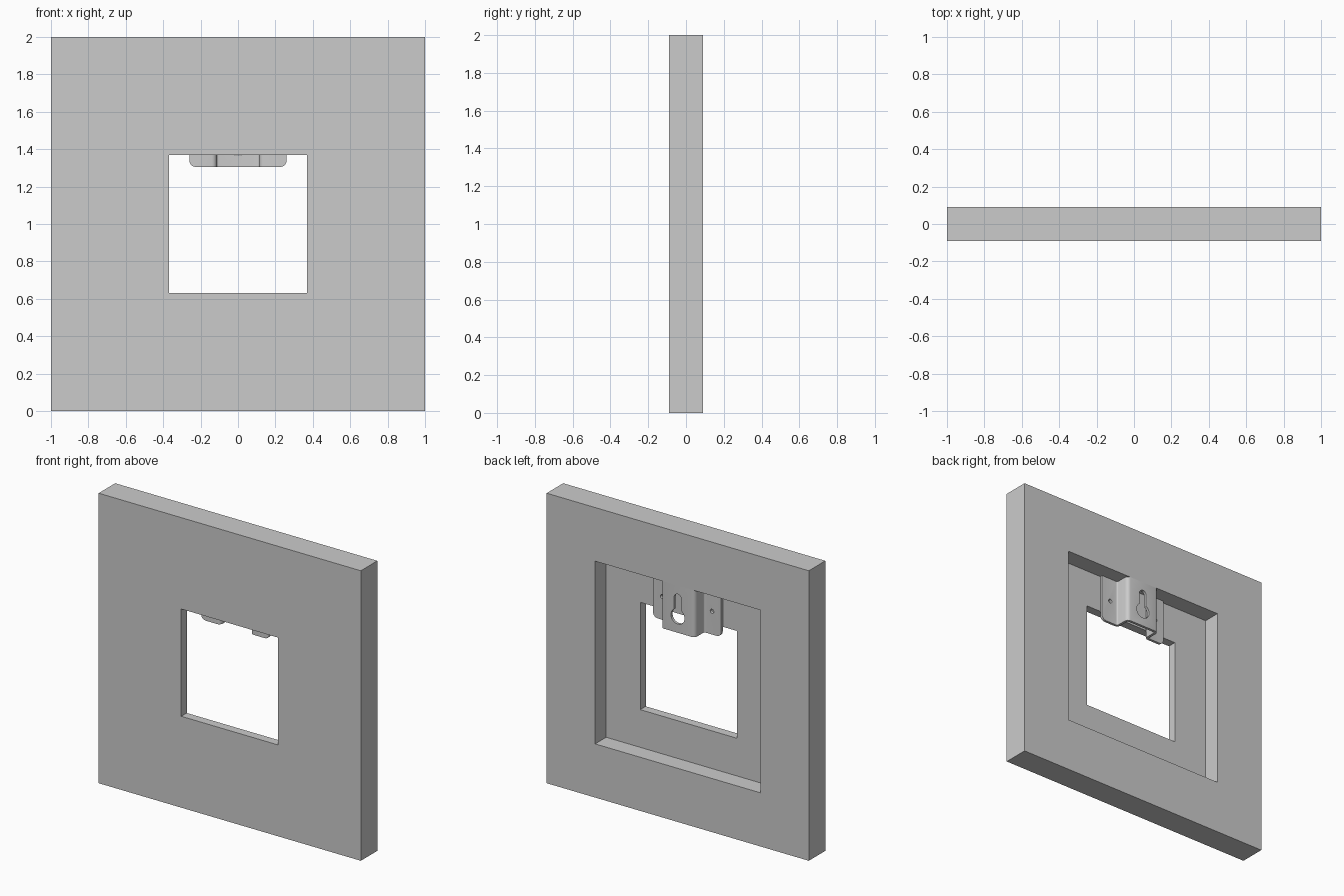
import bpy, bmesh, math
from mathutils import Matrix

if "Cube" in bpy.data.objects:
    bpy.data.objects.remove(bpy.data.objects["Cube"])


def new_object(name, bm):
    bmesh.ops.recalc_face_normals(bm, faces=bm.faces)
    mesh = bpy.data.meshes.new(name)
    bm.to_mesh(mesh)
    bm.free()
    ob = bpy.data.objects.new(name, mesh)
    bpy.context.collection.objects.link(ob)
    return ob


def make_active(ob):
    bpy.ops.object.select_all(action='DESELECT')
    ob.select_set(True)
    bpy.context.view_layer.objects.active = ob


# Square frame with a stepped rebate: (half size, y) section swept round
def build_frame():
    section = [(1, -0.09), (0.37, -0.09), (0.37, -0.03),
               (0.63, -0.03), (0.63, 0.09), (1, 0.09)]
    corners = [(-1, -1), (1, -1), (1, 1), (-1, 1)]
    bm = bmesh.new()
    loops = [[bm.verts.new((sx * h, y, 1 + sz * h)) for sx, sz in corners]
             for h, y in section]
    for i, a in enumerate(loops):
        b = loops[(i + 1) % len(loops)]
        for j in range(4):
            k = (j + 1) % 4
            bm.faces.new((a[j], a[k], b[k], b[j]))
    return new_object("frame", bm)


# Hat-shaped sheet metal hanger with bent corners
def build_bracket():
    z0, z1 = 1.305, 1.63
    path = [(-0.26, -0.021), (-0.122, -0.021), (-0.122, 0.081),
            (0.122, 0.081), (0.122, -0.021), (0.26, -0.021)]
    bm = bmesh.new()
    low = [bm.verts.new((x, y, z0)) for x, y in path]
    high = [bm.verts.new((x, y, z1)) for x, y in path]
    for i in range(5):
        bm.faces.new((low[i], low[i + 1], high[i + 1], high[i]))
    # rounded lower wing corners
    bmesh.ops.bevel(bm, geom=[low[0], low[-1]], offset=0.035, segments=5,
                    profile=0.5, affect='VERTICES')
    # rounded bends
    bends = [e for e in bm.edges if len(e.link_faces) == 2]
    bmesh.ops.bevel(bm, geom=bends, offset=0.018, segments=4,
                    profile=0.5, affect='EDGES')
    ob = new_object("hanging_bracket", bm)
    mod = ob.modifiers.new("thickness", 'SOLIDIFY')
    mod.thickness, mod.offset = 0.018, 0
    return ob


# Prism cutter through y from an x/z outline
def cutter(name, pts, y0, y1):
    bm = bmesh.new()
    face = bm.faces.new([bm.verts.new((x, y0, z)) for x, z in pts])
    ext = bmesh.ops.extrude_face_region(bm, geom=[face])
    bmesh.ops.translate(bm, vec=(0, y1 - y0, 0),
                        verts=[v for v in ext['geom'] if isinstance(v, bmesh.types.BMVert)])
    ob = new_object(name, bm)
    ob.hide_render = True
    return ob


def arc(cx, cz, r, a0, a1, n):
    return [(cx + r * math.cos(a0 + (a1 - a0) * i / n),
             cz + r * math.sin(a0 + (a1 - a0) * i / n)) for i in range(n + 1)]


build_frame()
bracket = build_bracket()

# Keyhole outline: large lower circle joined to a round-topped slot
half = math.acos(0.028 / 0.052)
keyhole = (arc(0, 1.417, 0.052, math.pi - half, 2 * math.pi + half, 24)
           + arc(0, 1.543, 0.028, 0, math.pi, 12))
cutters = [cutter("keyhole_cutter", keyhole, 0.05, 0.12)]
for side in (-1, 1):
    ring = arc(side * 0.19, 1.465, 0.014, 0, 2 * math.pi, 16)[:-1]
    cutters.append(cutter("screw_hole_cutter", ring, -0.06, 0.02))

make_active(bracket)
for c in cutters:
    mod = bracket.modifiers.new("hole", 'BOOLEAN')
    mod.object, mod.operation, mod.solver = c, 'DIFFERENCE', 'EXACT'
for mod in list(bracket.modifiers):
    bpy.ops.object.modifier_apply(modifier=mod.name)
for c in cutters:
    bpy.data.objects.remove(c)
bpy.ops.object.shade_smooth_by_angle(angle=math.radians(30))
